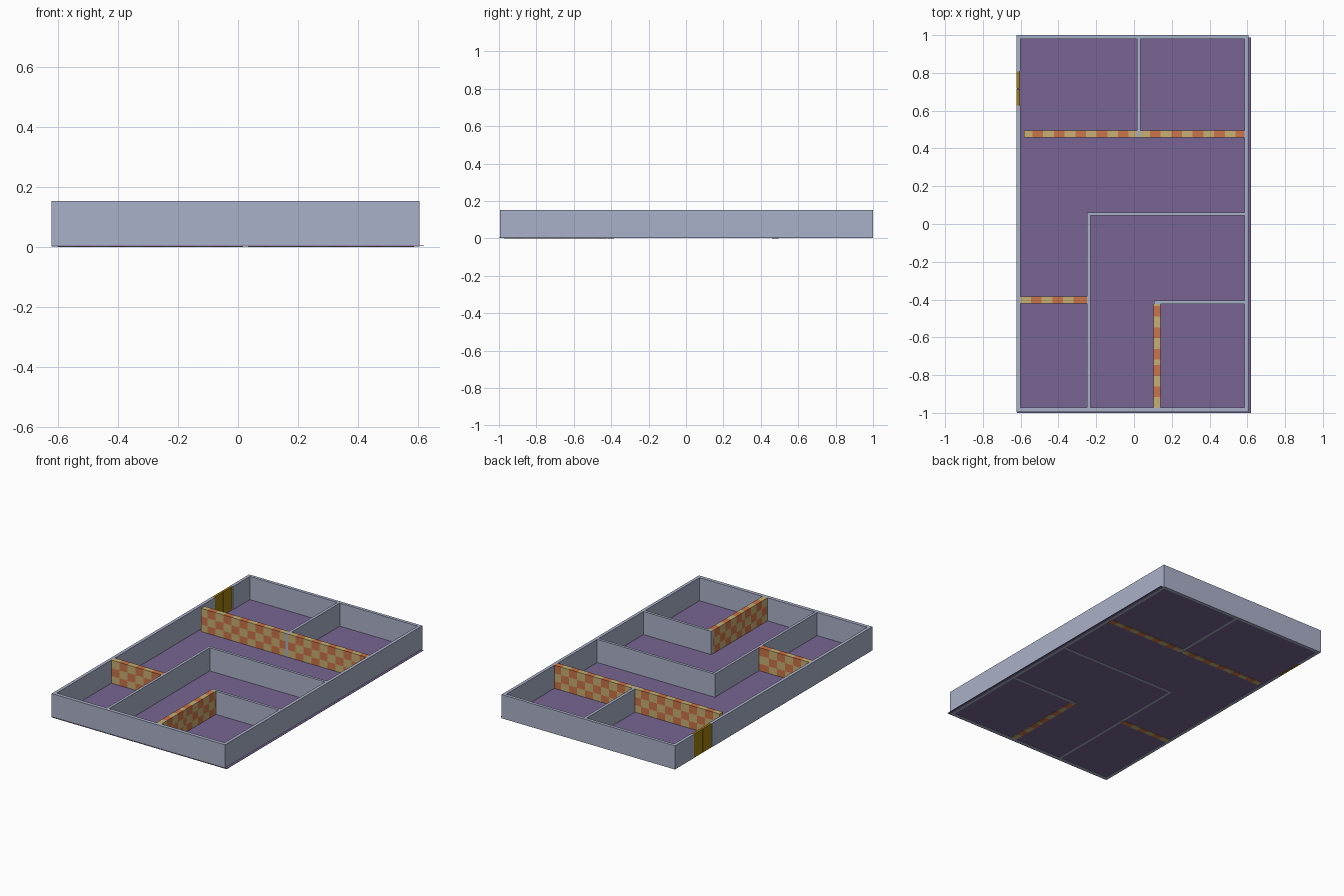
import bpy, bmesh
from mathutils import Vector

if "Cube" in bpy.data.objects:
    bpy.data.objects.remove(bpy.data.objects["Cube"])

H = 0.153  # wall height


def material(name, rgb):
    m = bpy.data.materials.new(name)
    m.diffuse_color = (*rgb, 1)
    m.use_nodes = True
    m.node_tree.nodes["Principled BSDF"].inputs["Base Color"].default_value = m.diffuse_color
    return m


GREY = material("blue grey wall", (0.402, 0.440, 0.578))
PURPLE = material("purple floor", (0.188, 0.130, 0.287))
TAN = material("tan check", (0.578, 0.429, 0.171))
ORANGE = material("orange check", (0.597, 0.178, 0.065))
GOLD = material("dark gold door", (0.36, 0.215, 0.004))


def box(name, x0, x1, y0, y1, z0, z1, mats, check=None):
    """Box from its limits; check = (axis, cell start) cuts it into checks."""
    bm = bmesh.new()
    bmesh.ops.create_cube(bm, size=1)
    lo, hi = Vector((x0, y0, z0)), Vector((x1, y1, z1))
    for v in bm.verts:
        v.co = Vector([lo[i] + (v.co[i] + 0.5) * (hi[i] - lo[i]) for i in range(3)])
    if check:
        axis, start, cell = check
        row = H / 3

        def cut(ax, pos):
            p, n = Vector(), Vector()
            p[ax], n[ax] = pos, 1
            bmesh.ops.bisect_plane(bm, geom=bm.verts[:] + bm.edges[:] + bm.faces[:],
                                   plane_co=p, plane_no=n)

        for k in (1, 2):
            cut(2, row * k)
        pos = start + cell
        while pos < hi[axis] - 0.002:
            cut(axis, pos)
            pos += cell
        for f in bm.faces:
            c = f.calc_center_median()
            i = int(max(0, min(c[axis], hi[axis] - 1e-4) - start) / cell)
            k = min(2, int(c.z / row))
            f.material_index = (i + k) % 2
    me = bpy.data.meshes.new(name)
    bm.to_mesh(me)
    bm.free()
    for m in mats:
        me.materials.append(m)
    ob = bpy.data.objects.new(name, me)
    bpy.context.collection.objects.link(ob)
    return ob


# floor slab, slightly offset from the walls
box("floor", -0.62, 0.62, -1.0, 0.988, 0.003, 0.005, [PURPLE])

# plain walls: outer shell with a door gap on the left, then partitions
walls = {
    "outer_wall_front": (-0.622, 0.605, -0.995, -0.972),
    "outer_wall_back": (-0.622, 0.605, 0.98, 1.0),
    "outer_wall_right": (0.585, 0.605, -0.995, 1.0),
    "outer_wall_left_long": (-0.622, -0.602, -0.995, 0.627),
    "outer_wall_left_short": (-0.622, -0.602, 0.807, 1.0),
    "partition_back": (0.016, 0.034, 0.458, 0.985),
    "partition_middle": (-0.248, 0.59, 0.045, 0.062),
    "partition_long": (-0.248, -0.231, -0.98, 0.062),
    "partition_small_room": (0.106, 0.59, -0.423, -0.406),
}
for name, (x0, x1, y0, y1) in walls.items():
    box(name, x0, x1, y0, y1, 0.0015, H, [GREY])

# checkered walls, split where the panels meet
C = 0.0565
checks = [
    ("check_wall_back_a", 0, -0.583, -0.537, 0.459, 0.494, [ORANGE, TAN]),
    ("check_wall_back_b", 0, -0.537, 0.016, 0.459, 0.494, [ORANGE, TAN]),
    ("check_wall_back_c", 0, 0.034, 0.085, 0.459, 0.494, [TAN, ORANGE]),
    ("check_wall_back_d", 0, 0.085, 0.587, 0.459, 0.494, [ORANGE, TAN]),
    ("check_wall_left_a", 0, -0.602, -0.298, -0.42, -0.385, [TAN, ORANGE]),
    ("check_wall_left_b", 0, -0.298, -0.247, -0.42, -0.385, [ORANGE, TAN]),
    ("check_wall_small_a", 1, -0.973, -0.717, 0.104, 0.139, [TAN, ORANGE]),
    ("check_wall_small_b", 1, -0.717, -0.423, 0.104, 0.139, [ORANGE, TAN]),
]
for name, axis, a0, a1, b0, b1, mats in checks:
    lim = (a0, a1, b0, b1) if axis == 0 else (b0, b1, a0, a1)
    if name == "check_wall_back_a":
        mats = [TAN, ORANGE]
    box(name, *lim, 0, H, mats, (axis, a0, C))

# entrance door with two leaves in the left wall gap
for name, y0, y1 in (("door_leaf_front", 0.627, 0.716), ("door_leaf_back", 0.718, 0.807)):
    box(name, -0.621, -0.606, y0, y1, 0.0015, H, [GOLD])
